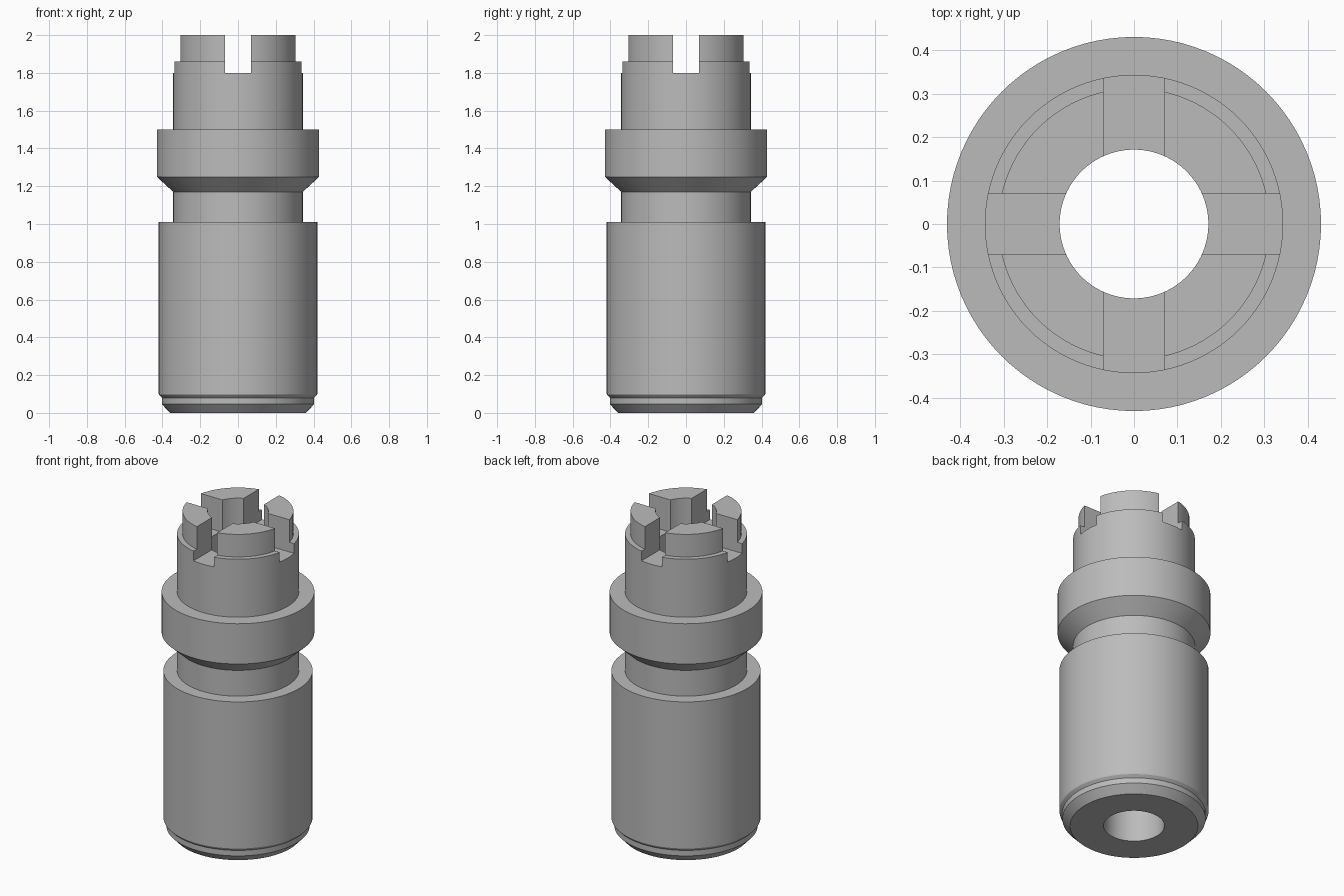
import bpy, bmesh, math

if "Cube" in bpy.data.objects:
    bpy.data.objects.remove(bpy.data.objects["Cube"])

SEGMENTS = 96
BORE = 0.171

steel = bpy.data.materials.new("machined_grey")
steel.diffuse_color = (0.5, 0.5, 0.5, 1)
steel.use_nodes = True
steel.node_tree.nodes["Principled BSDF"].inputs["Base Color"].default_value = steel.diffuse_color


def add_object(name, bm):
    bmesh.ops.recalc_face_normals(bm, faces=bm.faces)
    mesh = bpy.data.meshes.new(name)
    bm.to_mesh(mesh)
    bm.free()
    obj = bpy.data.objects.new(name, mesh)
    bpy.context.collection.objects.link(obj)
    return obj


def lathe(name, profile):
    """Revolve a closed (radius, height) outline around z."""
    bm = bmesh.new()
    rings = []
    for i in range(SEGMENTS):
        a = 2 * math.pi * i / SEGMENTS
        rings.append([bm.verts.new((r * math.cos(a), r * math.sin(a), z)) for r, z in profile])
    n = len(profile)
    for i in range(SEGMENTS):
        a, b = rings[i], rings[(i + 1) % SEGMENTS]
        for j in range(n):
            k = (j + 1) % n
            bm.faces.new((a[j], b[j], b[k], a[k]))
    return add_object(name, bm)


def box(name, sx, sy, z0, z1):
    bm = bmesh.new()
    bmesh.ops.create_cube(bm, size=1)
    for v in bm.verts:
        v.co = (v.co.x * sx, v.co.y * sy, z0 + (v.co.z + 0.5) * (z1 - z0))
    return add_object(name, bm)


# Turned body: chamfered foot, barrel, groove, collar, neck and top lip around a bore
body = lathe("slotted_bushing", [
    (BORE, 0), (0.36, 0), (0.403, 0.046), (0.403, 0.08), (0.418, 0.095),
    (0.42, 0.1), (0.42, 1.01), (0.343, 1.01), (0.343, 1.17), (0.43, 1.25),
    (0.43, 1.5), (0.343, 1.5), (0.343, 1.86), (0.312, 1.86), (0.312, 2), (BORE, 2),
])
body.data.materials.append(steel)

# Crossing slots leave four castellated teeth at the top
for name, sx, sy in (("slot_cutter_x", 1, 0.14), ("slot_cutter_y", 0.14, 1)):
    cutter = box(name, sx, sy, 1.8, 2.2)
    cutter.hide_render = True
    cutter.hide_set(True)
    cut = body.modifiers.new(name, 'BOOLEAN')
    cut.operation = 'DIFFERENCE'
    cut.solver = 'EXACT'
    cut.object = cutter

# Bake the cuts, then shade the round surfaces smooth
bpy.context.view_layer.objects.active = body
body.select_set(True)
for mod in list(body.modifiers):
    bpy.ops.object.modifier_apply(modifier=mod.name)
bpy.ops.object.shade_smooth_by_angle(angle=math.radians(20))
